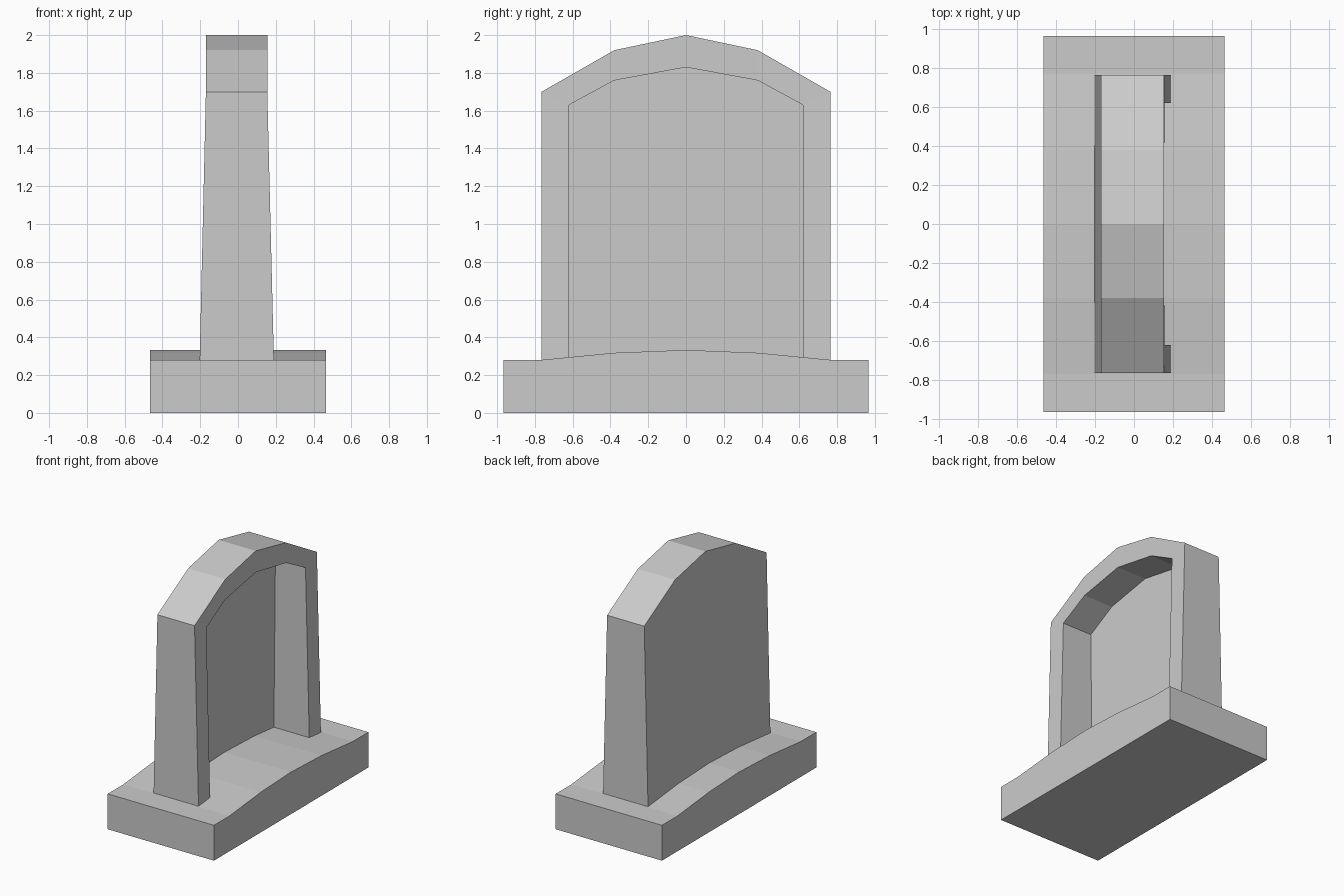
import bpy, bmesh

if "Cube" in bpy.data.objects:
    bpy.data.objects.remove(bpy.data.objects["Cube"])


def finish(name, bm):
    bmesh.ops.recalc_face_normals(bm, faces=bm.faces)
    mesh = bpy.data.meshes.new(name)
    bm.to_mesh(mesh)
    bm.free()
    obj = bpy.data.objects.new(name, mesh)
    bpy.context.collection.objects.link(obj)
    return obj


def mirrored(half):
    """Mirror a half profile of (y, z) points ending on y = 0."""
    return half + [(-y, z) for y, z in reversed(half[:-1])]


def strips(bm, a, b):
    for i in range(len(a) - 1):
        bm.faces.new((a[i], a[i + 1], b[i + 1], b[i]))


# Plinth: gently humped side profile extruded across x
bm = bmesh.new()
profile = mirrored([(-0.965, 0), (-0.965, 0.28), (-0.77, 0.28), (-0.38, 0.318), (0, 0.333)])
left, right = ([bm.verts.new((x, y, z)) for y, z in profile] for x in (-0.465, 0.465))
strips(bm, left + left[:1], right + right[:1])
bm.faces.new(left)
bm.faces.new(right)
finish("plinth", bm)

# Upright slab: tapered arch with a deep recess on the +x side
BOTTOM, SHOULDER = 0.28, 1.70
outer = mirrored([(-0.765, BOTTOM), (-0.765, SHOULDER), (-0.38, 1.92), (0, 2.0)])
inner = mirrored([(-0.62, BOTTOM), (-0.62, 1.63), (-0.38, 1.76), (0, 1.83)])


def loop(bm, points, x_low, x_high):
    """Place a profile on a plane that leans up to the shoulder, then stands upright."""
    verts = []
    for y, z in points:
        t = min(1, (z - BOTTOM) / (SHOULDER - BOTTOM))
        verts.append(bm.verts.new((x_low + (x_high - x_low) * t, y, z)))
    return verts


bm = bmesh.new()
rings = [loop(bm, outer, -0.203, -0.17), loop(bm, outer, 0.19, 0.155),
         loop(bm, inner, 0.19, 0.155), loop(bm, inner, -0.12, -0.106)]
for a, b in zip(rings, rings[1:]):
    strips(bm, a, b)
# Back wall and recess panel, each split at the shoulder
for ring in (rings[0], rings[3]):
    bm.faces.new((ring[0], ring[1], ring[5], ring[6]))
    bm.faces.new(ring[1:6])
# Underside
bm.faces.new([r[0] for r in rings] + [r[6] for r in reversed(rings)])
finish("arched_slab", bm)
